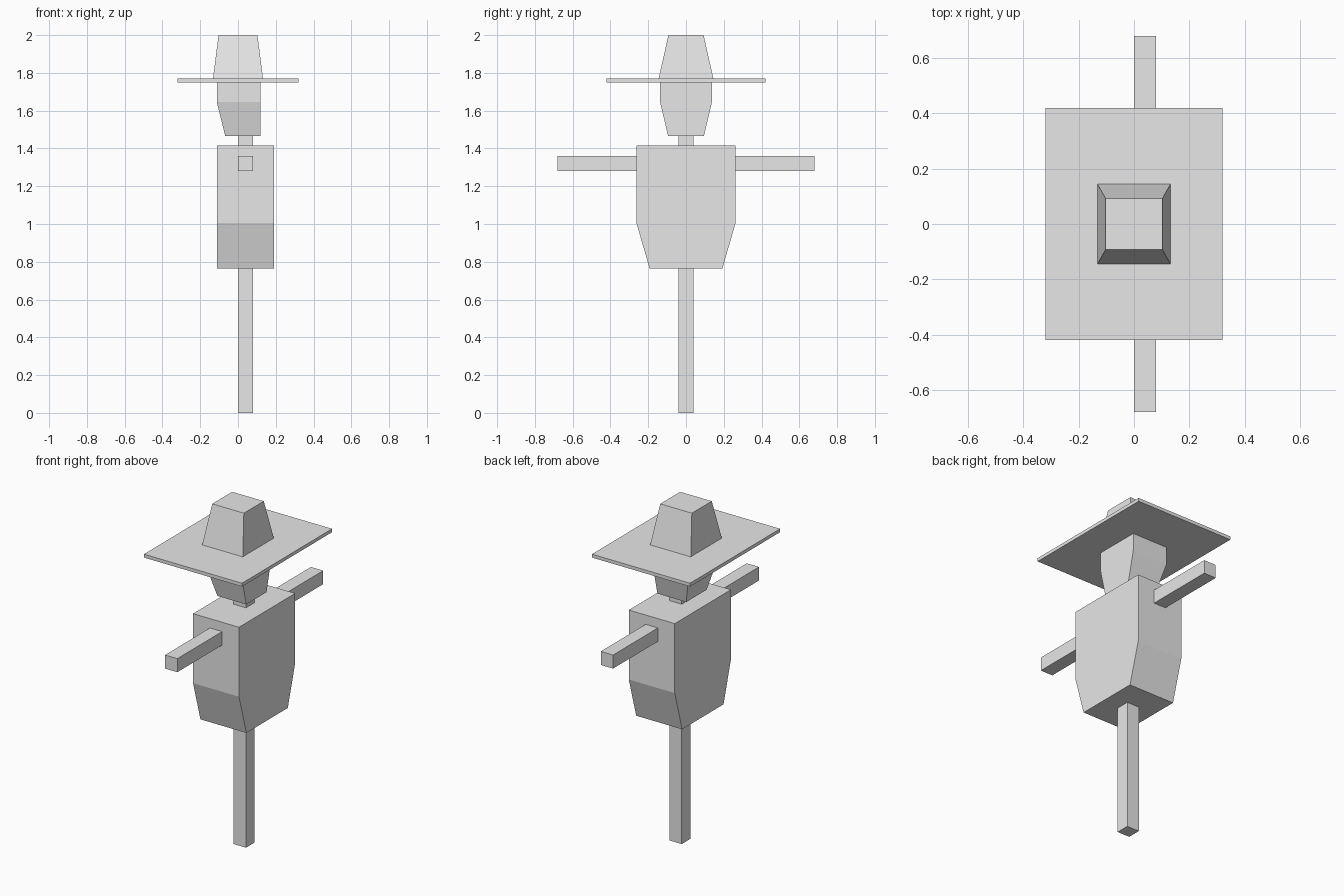
import bpy

cube = bpy.data.objects.get("Cube")
if cube:
    bpy.data.objects.remove(cube, do_unlink=True)

# One plain grey for the whole figure
grey = bpy.data.materials.new("plain_grey")
grey.use_nodes = True
colour = (0.8, 0.8, 0.8, 1)
grey.diffuse_color = colour
grey.node_tree.nodes["Principled BSDF"].inputs["Base Color"].default_value = colour


def stack(name, *levels):
    """Loft a closed block through rectangles (z, x_min, x_max, half_depth), bottom to top."""
    verts, faces = [], []
    for z, x0, x1, d in levels:
        verts += [(x0, -d, z), (x1, -d, z), (x1, d, z), (x0, d, z)]
    for level in range(len(levels) - 1):
        a = level * 4
        for i in range(4):
            j = (i + 1) % 4
            faces.append((a + i, a + j, a + j + 4, a + i + 4))
    top = len(verts) - 4
    faces += [(3, 2, 1, 0), tuple(range(top, top + 4))]
    mesh = bpy.data.meshes.new(name)
    mesh.from_pydata(verts, [], faces)
    mesh.materials.append(grey)
    obj = bpy.data.objects.new(name, mesh)
    bpy.context.collection.objects.link(obj)
    return obj


# Wooden frame: upright post and crossbar for the arms
stack("post", (0, 0, 0.08, 0.04), (1.48, 0, 0.08, 0.04))
stack("arm_crossbar", (1.28, 0, 0.08, 0.68), (1.36, 0, 0.08, 0.68))

# Body, narrowing towards the bottom
stack("torso", (0.765, -0.11, 0.19, 0.193), (1.005, -0.11, 0.19, 0.262),
      (1.415, -0.11, 0.19, 0.262))

# Head with a tapered jaw
stack("head", (1.467, -0.068, 0.12, 0.095), (1.645, -0.112, 0.12, 0.137),
      (1.755, -0.112, 0.12, 0.137))

# Hat
stack("hat_brim", (1.75, -0.32, 0.32, 0.42), (1.77, -0.32, 0.32, 0.42))
stack("hat_crown", (1.765, -0.133, 0.133, 0.146), (2, -0.103, 0.103, 0.093))
